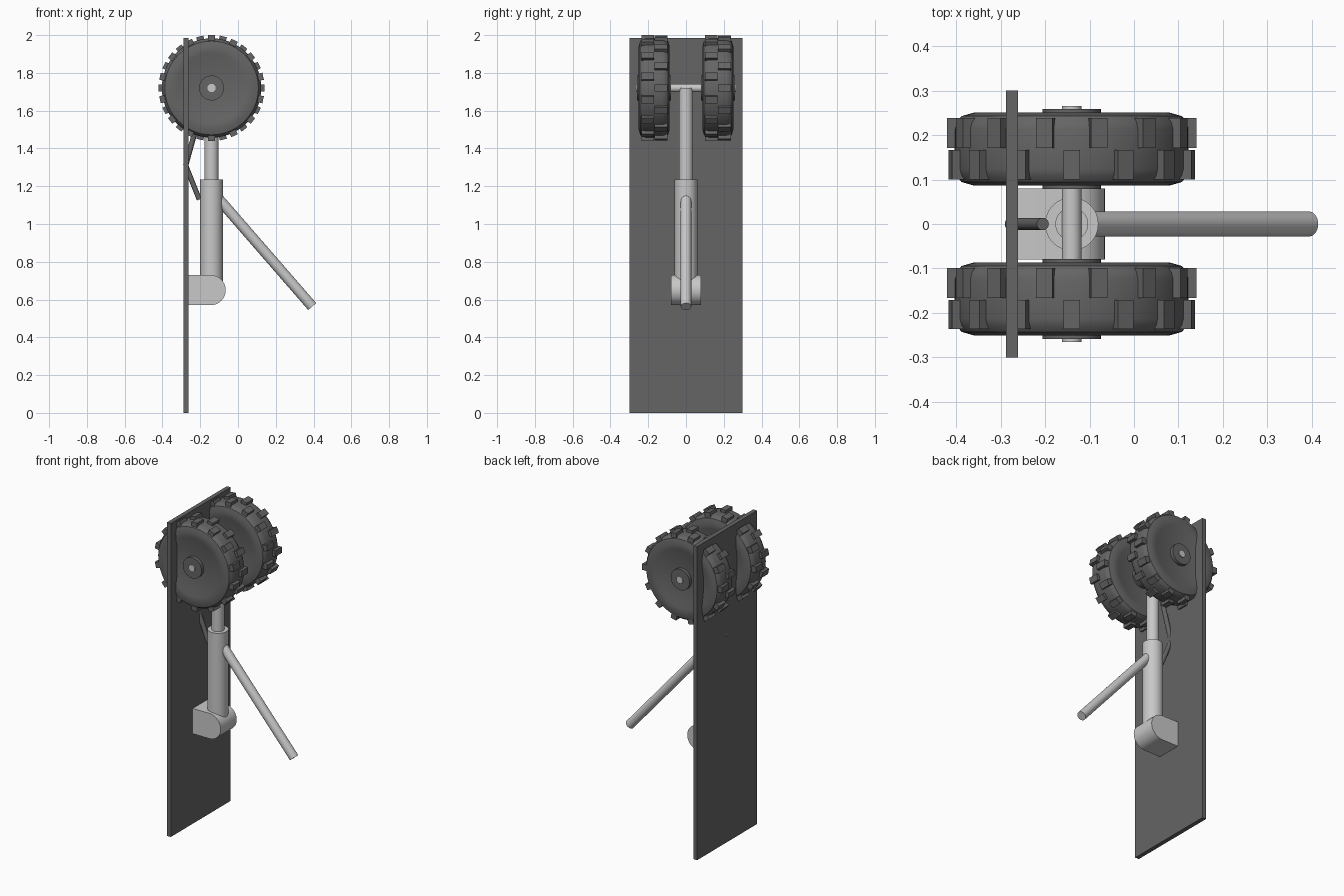
import bpy, bmesh, math
from mathutils import Vector, Matrix

cube = bpy.data.objects.get("Cube")
if cube:
    bpy.data.objects.remove(cube, do_unlink=True)


def make_material(name, value):
    mat = bpy.data.materials.new(name)
    mat.use_nodes = True
    colour = (value, value, value, 1)
    mat.diffuse_color = colour
    mat.node_tree.nodes["Principled BSDF"].inputs["Base Color"].default_value = colour
    return mat


DARK = make_material("dark grey", 0.13)
LIGHT = make_material("light grey", 0.58)
AXLE_X, AXLE_Z = -0.14, 1.72


def finish(name, bm, mat, smooth=True):
    bmesh.ops.recalc_face_normals(bm, faces=bm.faces)
    mesh = bpy.data.meshes.new(name)
    bm.to_mesh(mesh)
    bm.free()
    mesh.materials.append(mat)
    obj = bpy.data.objects.new(name, mesh)
    bpy.context.collection.objects.link(obj)
    if smooth:
        bpy.ops.object.select_all(action='DESELECT')
        obj.select_set(True)
        bpy.context.view_layer.objects.active = obj
        bpy.ops.object.shade_smooth_by_angle(angle=math.radians(30))
    return obj


def add_box(bm, low, high, turn=Matrix()):
    low, high = Vector(low), Vector(high)
    place = turn @ Matrix.Translation((low + high) / 2) @ Matrix.Diagonal((high - low).to_4d())
    bmesh.ops.create_cube(bm, size=1, matrix=place)


def rod(name, start, end, radius, mat, sides=32):
    start, end = Vector(start), Vector(end)
    axis = end - start
    turn = axis.to_track_quat('Z', 'Y').to_matrix().to_4x4()
    bm = bmesh.new()
    bmesh.ops.create_cone(bm, cap_ends=True, segments=sides, radius1=radius, radius2=radius,
                          depth=axis.length, matrix=Matrix.Translation((start + end) / 2) @ turn)
    return finish(name, bm, mat)


# Door panel
bm = bmesh.new()
add_box(bm, (-0.288, -0.3, 0), (-0.261, 0.3, 1.985))
finish("door_panel", bm, DARK, smooth=False)

# Wheels: lathed tyre, two staggered rows of lugs, hub disc
half = [(0, 0.068), (0.15, 0.068), (0.185, 0.08), (0.22, 0.082),
        (0.248, 0.074), (0.259, 0.06), (0.263, 0.045)]
profile = half + [(r, -y) for r, y in reversed(half)]
LUGS = 14
for side, y in (("right", -0.1685), ("left", 0.1685)):
    centre = Matrix.Translation((AXLE_X, y, AXLE_Z))
    bm = bmesh.new()
    verts = [bm.verts.new((r, h, 0)) for r, h in profile]
    edges = [bm.edges.new(pair) for pair in zip(verts, verts[1:])]
    bmesh.ops.spin(bm, geom=verts + edges, cent=(0, 0, 0), axis=(0, 1, 0),
                   angle=math.tau, steps=56)
    bmesh.ops.remove_doubles(bm, verts=bm.verts, dist=0.0001)
    bm.transform(centre)
    finish(side + "_tyre", bm, DARK)

    bm = bmesh.new()
    for low, high, shift in ((-0.068, -0.002, 0), (0.002, 0.07, 0.5)):
        for i in range(LUGS):
            turn = Matrix.Rotation(math.tau * (i + shift) / LUGS, 4, 'Y')
            add_box(bm, (-0.019, low, 0.24), (0.019, high, 0.28), turn)
    bm.transform(centre)
    finish(side + "_tyre_lugs", bm, DARK, smooth=False)

    rod(side + "_hub", (AXLE_X, y - 0.09, AXLE_Z), (AXLE_X, y + 0.09, AXLE_Z), 0.066, DARK)

rod("axle", (AXLE_X, -0.265, AXLE_Z), (AXLE_X, 0.265, AXLE_Z), 0.022, LIGHT)

# Telescopic leg
rod("piston", (AXLE_X, 0, 1.2), (AXLE_X, 0, AXLE_Z), 0.037, LIGHT)
rod("leg_cylinder", (AXLE_X, 0, 0.65), (AXLE_X, 0, 1.235), 0.06, LIGHT)

# Pivot block with a rounded outer end
bm = bmesh.new()
outline = [(-0.262, 0.73), (-0.262, 0.57)]
for i in range(17):
    a = math.pi * (i / 16 - 0.5)
    outline.append((-0.145 + 0.08 * math.cos(a), 0.65 + 0.08 * math.sin(a)))
face = bm.faces.new([bm.verts.new((x, -0.08, z)) for x, z in outline])
moved = bmesh.ops.extrude_face_region(bm, geom=[face], use_keep_orig=True)["geom"]
bmesh.ops.translate(bm, vec=(0, 0.16, 0),
                    verts=[v for v in moved if isinstance(v, bmesh.types.BMVert)])
finish("pivot_block", bm, LIGHT)

# Diagonal brace and the two door links
rod("diagonal_brace", (-0.12, 0, 1.153), (0.393, 0, 0.563), 0.028, LIGHT)
for name, z in (("upper_door_link", 1.57), ("lower_door_link", 1.13)):
    rod(name, (-0.277, 0, 1.31), (-0.205, 0, z), 0.014, DARK, sides=20)
